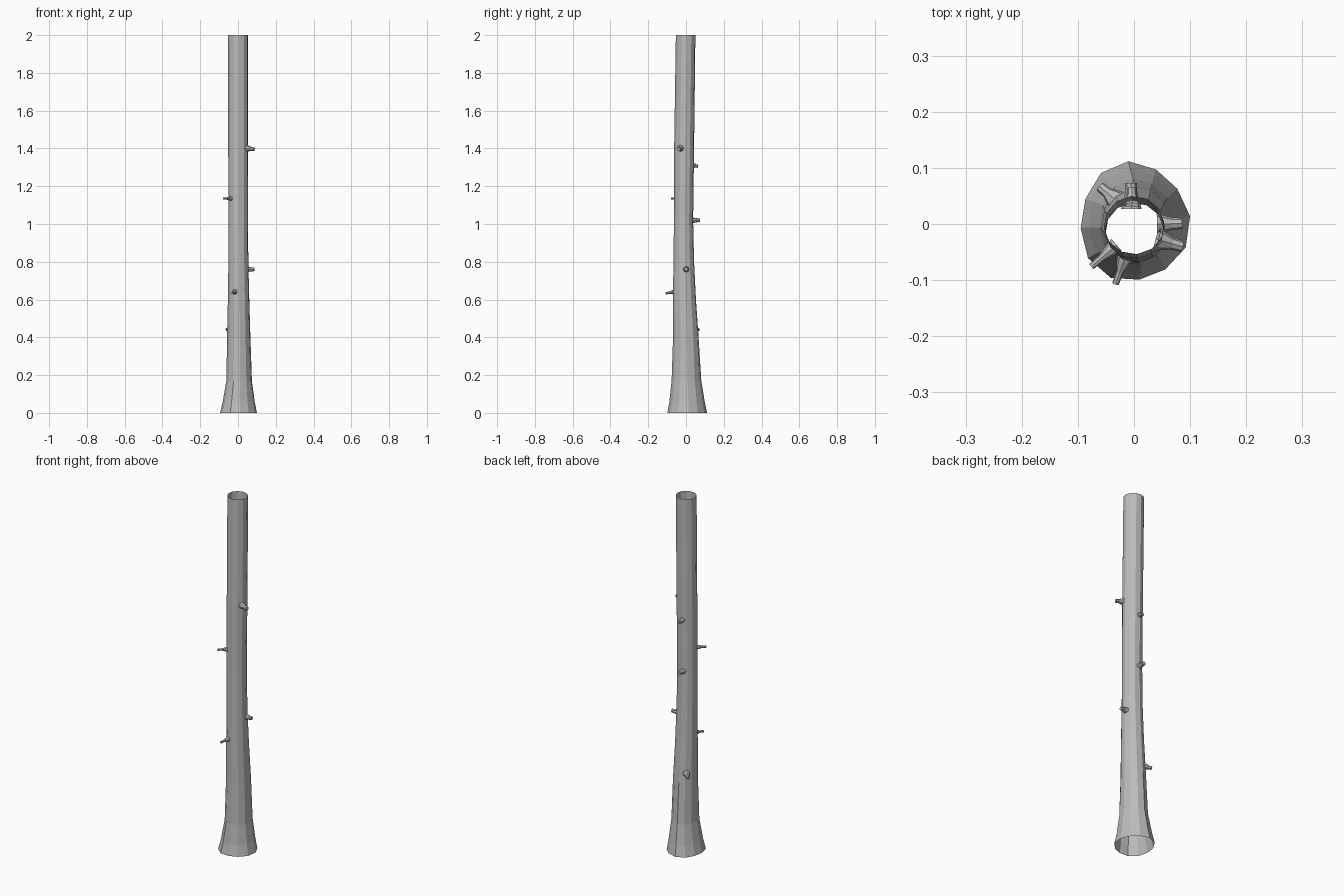
import bpy, bmesh
from math import pi, cos, sin
from mathutils import Vector

cube = bpy.data.objects.get("Cube")
if cube:
    bpy.data.objects.remove(cube)

bark = bpy.data.materials.new("grey_bark")
bark.use_nodes = True
bark.diffuse_color = (0.5, 0.5, 0.5, 1)
bark.node_tree.nodes["Principled BSDF"].inputs["Base Color"].default_value = (0.5, 0.5, 0.5, 1)

SIDES = 12


def finish(name, bm):
    mesh = bpy.data.meshes.new(name)
    bm.to_mesh(mesh)
    bm.free()
    mesh.materials.append(bark)
    obj = bpy.data.objects.new(name, mesh)
    bpy.context.collection.objects.link(obj)
    return obj


def loft(bm, rings):
    for low, high in zip(rings, rings[1:]):
        n = len(low)
        for i in range(n):
            j = (i + 1) % n
            bm.faces.new((low[i], low[j], high[j], high[i]))


# Trunk: open tube, each ring given as height, centre x, centre y, radius x, radius y
SECTIONS = [
    (0.00, 0.000, 0.003, 0.098, 0.106),
    (0.06, 0.002, 0.003, 0.085, 0.094),
    (0.17, 0.005, 0.001, 0.068, 0.079),
    (0.40, 0.004, -0.001, 0.062, 0.068),
    (0.60, 0.003, -0.008, 0.057, 0.061),
    (0.80, 0.002, -0.012, 0.053, 0.055),
    (1.02, 0.001, -0.013, 0.052, 0.051),
    (1.40, 0.001, -0.010, 0.053, 0.053),
    (2.00, 0.000, -0.002, 0.054, 0.052),
]
bm = bmesh.new()
rings = []
for z, cx, cy, rx, ry in SECTIONS:
    flare = max(0, 1 - z / 0.4) * 0.04
    ring = []
    for i in range(SIDES):
        a = 2 * pi * i / SIDES + 0.1
        k = 1 + flare * cos(3 * a + 0.6)
        ring.append(bm.verts.new((cx + rx * k * cos(a), cy + ry * k * sin(a), z)))
    rings.append(ring)
loft(bm, rings)
finish("trunk", bm)


# Branch stubs: flared collar, narrow neck, flat cut end
def stub(name, root, tip, collar, neck):
    root, tip = Vector(root), Vector(tip)
    axis = tip - root
    turn = axis.to_track_quat('Z', 'Y')
    bm = bmesh.new()
    rings = []
    for t, r in ((-0.25, collar * 1.1), (0.1, collar * 0.85), (0.5, neck * 1.1), (1, neck)):
        rings.append([bm.verts.new(root + axis * t + turn @ Vector(
            (r * cos(pi * i / 4), r * sin(pi * i / 4), 0))) for i in range(8)])
    loft(bm, rings)
    bm.faces.new(rings[-1])
    finish(name, bm)


stub("left_upper_stub", (0.05, -0.030, 1.40), (0.086, -0.040, 1.395), 0.019, 0.010)
stub("left_lower_stub", (0.05, 0.000, 0.76), (0.086, 0.001, 0.76), 0.018, 0.010)
stub("back_upper_stub", (-0.004, 0.04, 1.31), (-0.004, 0.064, 1.305), 0.015, 0.008)
stub("back_middle_stub", (-0.005, 0.036, 1.02), (-0.005, 0.073, 1.02), 0.017, 0.010)
stub("back_lower_stub", (-0.035, 0.045, 0.45), (-0.060, 0.066, 0.44), 0.019, 0.009)
stub("front_upper_stub", (-0.040, -0.045, 1.135), (-0.076, -0.076, 1.135), 0.013, 0.006)
stub("front_lower_stub", (-0.018, -0.065, 0.64), (-0.033, -0.107, 0.633), 0.014, 0.006)
